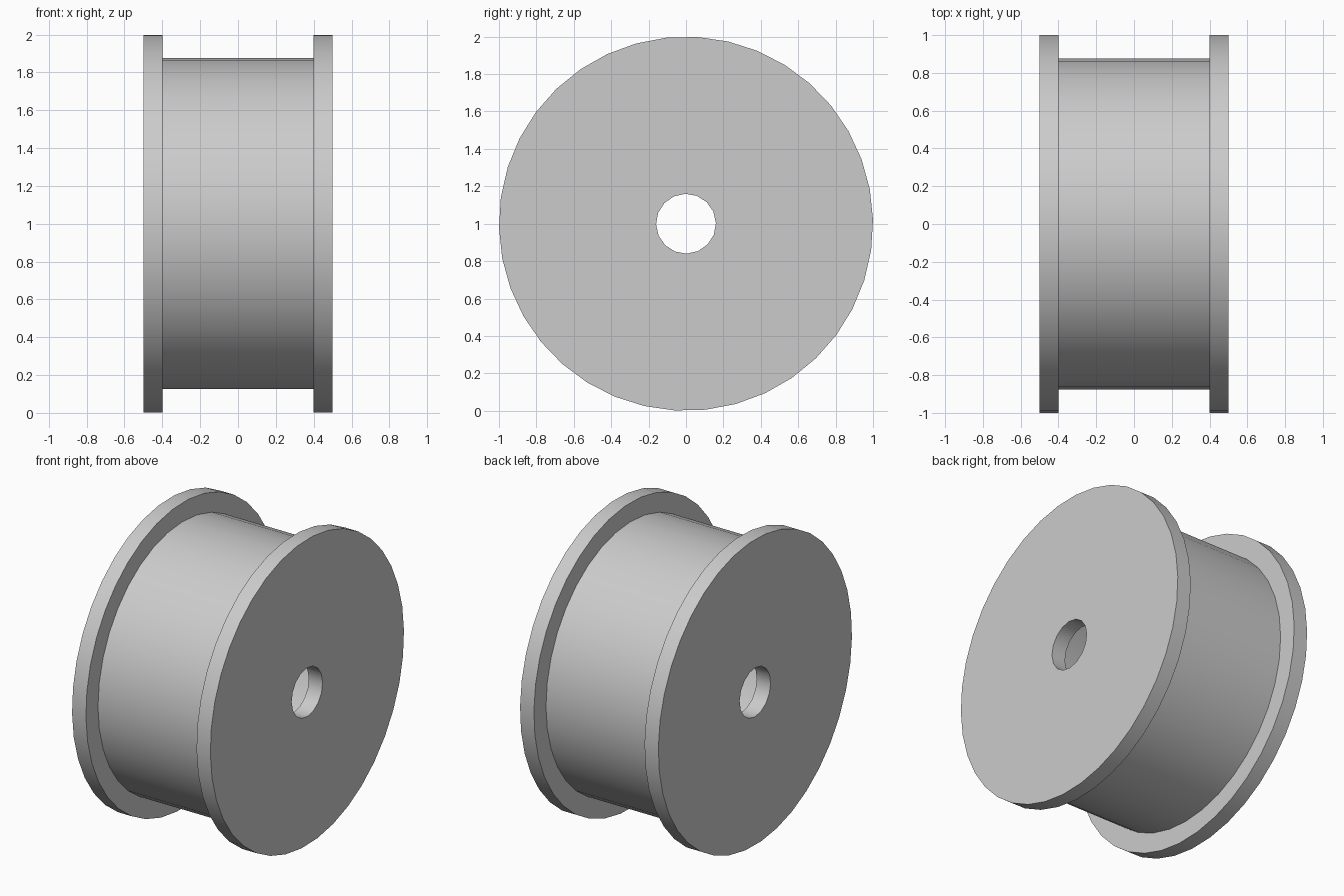
import bpy, bmesh, math

cube = bpy.data.objects.get("Cube")
if cube:
    bpy.data.objects.remove(cube, do_unlink=True)

grey = bpy.data.materials.new("light grey")
grey.use_nodes = True
colour = (0.6, 0.6, 0.6, 1)
grey.diffuse_color = colour
grey.node_tree.nodes["Principled BSDF"].inputs["Base Color"].default_value = colour

OUTER_R, HUB_R, HUB_INNER_R, HOLE_R = 1.0, 0.875, 0.8, 0.16
HALF_WIDTH, HALF_HUB = 0.5, 0.4


def circle(bm, x, radius, sides, phase):
    """Edge loop around the x axis at the axle height."""
    verts = []
    for i in range(sides):
        a = phase + math.tau * i / sides
        verts.append(bm.verts.new((x, radius * math.cos(a), 1 + radius * math.sin(a))))
    edges = [bm.edges.new((verts[i], verts[(i + 1) % sides])) for i in range(sides)]
    return verts, edges


def ring(name, x0, x1, outer, inner, outer_sides, inner_sides, phase=0.0):
    """Thick ring along x, whose bore may have fewer sides than its rim."""
    bm = bmesh.new()
    loops = []
    for radius, sides in ((outer, outer_sides), (inner, inner_sides)):
        a, ea = circle(bm, x0, radius, sides, phase)
        b, eb = circle(bm, x1, radius, sides, phase)
        for i in range(sides):
            j = (i + 1) % sides
            bm.faces.new((a[i], a[j], b[j], b[i]))
        loops.append((ea, eb))
    # Flat end faces between rim and bore
    for end in (0, 1):
        bmesh.ops.triangle_fill(bm, use_beauty=True,
                                edges=loops[0][end] + loops[1][end],
                                normal=(1 if end else -1, 0, 0))
    bmesh.ops.recalc_face_normals(bm, faces=bm.faces)
    mesh = bpy.data.meshes.new(name)
    bm.to_mesh(mesh)
    bm.free()
    mesh.materials.append(grey)
    obj = bpy.data.objects.new(name, mesh)
    bpy.context.collection.objects.link(obj)
    bpy.ops.object.select_all(action="DESELECT")
    obj.select_set(True)
    bpy.context.view_layer.objects.active = obj
    bpy.ops.object.shade_smooth_by_angle(angle=math.radians(35))
    return obj


# Two end flanges with axle holes
for side, name in ((-1, "right_flange"), (1, "left_flange")):
    x0, x1 = sorted((side * HALF_HUB, side * HALF_WIDTH))
    ring(name, x0, x1, OUTER_R, HOLE_R, 38, 16, math.radians(1.3))

# Hollow hub between the flanges
ring("hub", -HALF_HUB, HALF_HUB, HUB_R, HUB_INNER_R, 36, 36)
